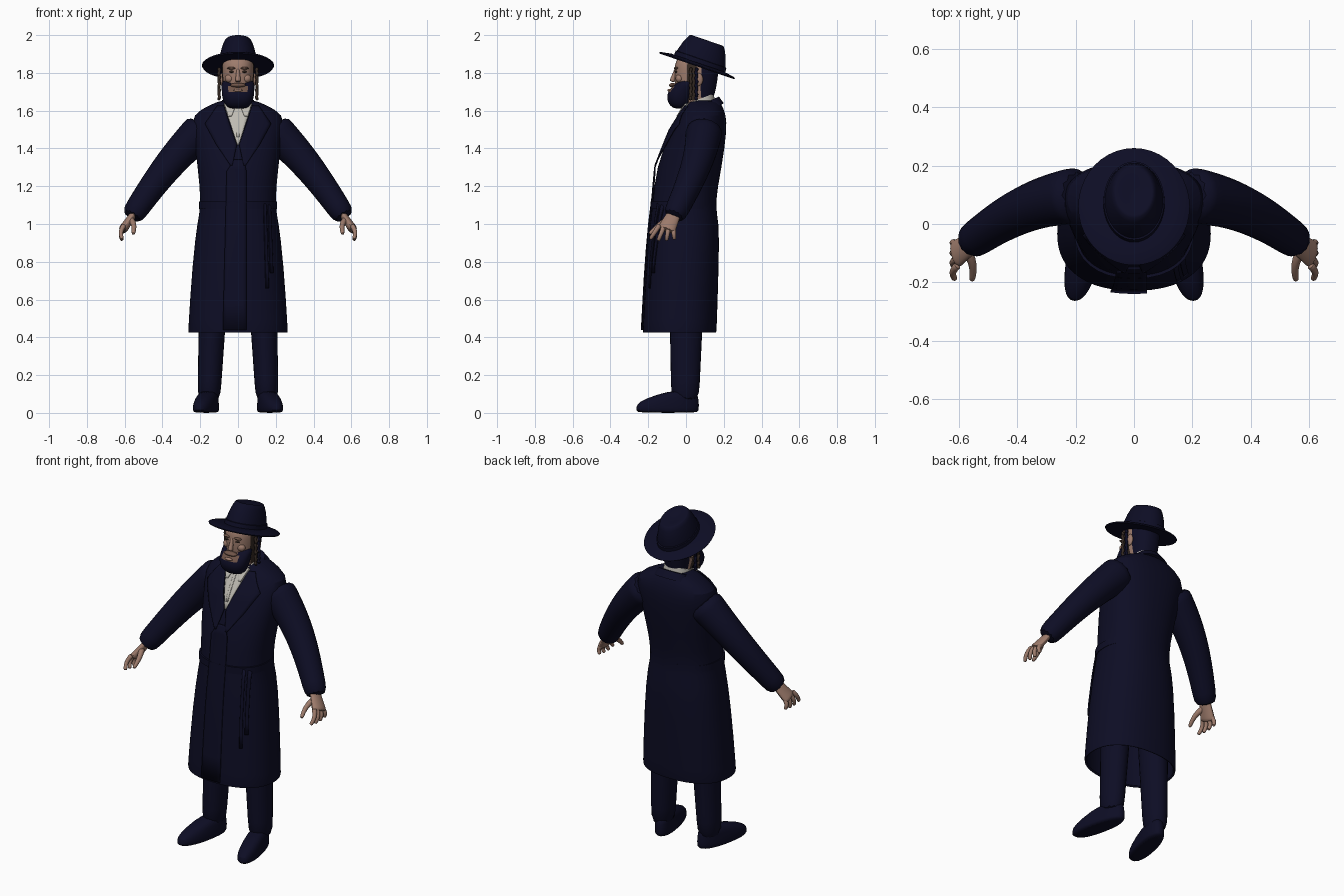
import bpy, bmesh, math
from mathutils import Vector, Matrix

cube = bpy.data.objects.get("Cube")
if cube:
    bpy.data.objects.remove(cube, do_unlink=True)


def material(name, red, green, blue):
    mat = bpy.data.materials.new(name)
    mat.use_nodes = True
    mat.diffuse_color = (red, green, blue, 1)
    shader = mat.node_tree.nodes["Principled BSDF"]
    shader.inputs["Base Color"].default_value = mat.diffuse_color
    shader.inputs["Roughness"].default_value = .9
    return mat


NAVY = material("navy cloth", .004, .004, .018)
SKIN = material("skin", .34, .2, .15)
SHIRT = material("off white shirt", .52, .5, .45)
BROWN = material("brown hair", .035, .022, .016)
LIPS = material("moustache and lips", .16, .09, .065)


def finish(name, bm, mats, subdiv=0, rule=None):
    """Turn a bmesh into a smooth shaded object."""
    bmesh.ops.recalc_face_normals(bm, faces=bm.faces)
    for face in bm.faces:
        face.material_index = rule(face.calc_center_median()) if rule else 0
    mesh = bpy.data.meshes.new(name)
    bm.to_mesh(mesh)
    bm.free()
    for mat in mats:
        mesh.materials.append(mat)
    ob = bpy.data.objects.new(name, mesh)
    bpy.context.collection.objects.link(ob)
    bpy.ops.object.select_all(action='DESELECT')
    ob.select_set(True)
    bpy.context.view_layer.objects.active = ob
    bpy.ops.object.shade_smooth_by_angle(angle=math.radians(45))
    if subdiv:
        smooth = ob.modifiers.new("Smooth", 'SUBSURF')
        smooth.levels = smooth.render_levels = subdiv
    return ob


def loft(name, rings, mats, subdiv=2, rule=None):
    """Skin a list of closed rings and cap both ends."""
    bm = bmesh.new()
    loops = [[bm.verts.new(point) for point in ring] for ring in rings]
    for low, high in zip(loops, loops[1:]):
        for i in range(len(low)):
            bm.faces.new((low[i - 1], low[i], high[i], high[i - 1]))
    bm.faces.new(loops[0])
    bm.faces.new(loops[-1])
    return finish(name, bm, mats, subdiv, rule)


def slice_ring(z, front, back, half, centre=0, power=2.3, slope=0, shear=0, sides=32):
    """Horizontal rounded slice between front and back y."""
    middle, depth = (front + back) / 2, (back - front) / 2
    ring = []
    for i in range(sides):
        c, s = math.cos(math.tau * i / sides), math.sin(math.tau * i / sides)
        x = half * math.copysign(abs(c) ** (2 / power), c)
        y = middle + depth * math.copysign(abs(s) ** (2 / power), s)
        ring.append(Vector((centre + x + shear * y, y, z + slope * (y - middle))))
    return ring


def tube(name, points, radii, mat, flat=1, sides=12):
    """Round or flattened tube through the points."""
    rings = []
    for i, (point, radius) in enumerate(zip(points, radii)):
        along = points[min(i + 1, len(points) - 1)] - points[max(i - 1, 0)]
        across = along.cross(Vector((0, 1, 0))).normalized()
        other = across.cross(along).normalized()
        angles = [math.tau * k / sides for k in range(sides)]
        rings.append([point + other * radius * math.cos(a) + across * radius * flat * math.sin(a)
                      for a in angles])
    return loft(name, rings, [mat], 1)


def limb(name, side, start, end, radii, mat, bend=(0, 0, 0), flat=1, steps=6):
    """Tapered, bowed tube on one side of the body."""
    mirror = Matrix.Diagonal((side, 1, 1))
    fractions = [i / steps for i in range(steps + 1)]
    points = [mirror @ (Vector(start).lerp(Vector(end), t) + Vector(bend) * math.sin(math.pi * t))
              for t in fractions]
    widths = [radii[0] + (radii[1] - radii[0]) * t for t in fractions]
    return tube(name, points, widths, mat, flat)


def blob(name, centre, size, mat):
    bm = bmesh.new()
    bmesh.ops.create_uvsphere(bm, u_segments=16, v_segments=10, radius=1,
                              matrix=Matrix.Translation(centre) @ Matrix.Diagonal((*size, 1)))
    return finish(name, bm, [mat])


# Coat body: height, front, back, half width
COAT = [(.42, -.23, .162, .265), (.44, -.23, .163, .265), (.8, -.21, .175, .242),
        (1.02, -.19, .177, .215), (1.1, -.178, .15, .195), (1.3, -.16, .19, .213),
        (1.5, -.08, .218, .242), (1.58, -.03, .212, .245), (1.63, 0, .19, .15), (1.66, .02, .17, .08)]


def coat_front(x, z):
    """Front y of the coat at x, z."""
    for low, high in zip(COAT, COAT[1:]):
        if z <= high[0]:
            break
    t = (z - low[0]) / (high[0] - low[0])
    front, back, half = (a + t * (b - a) for a, b in zip(low[1:], high[1:]))
    bulge = max(0, 1 - abs(x / half) ** 2.3) ** (1 / 2.3)
    return (front + back) / 2 - (back - front) / 2 * bulge


def patch(name, rows, lift, mat, side=1, cols=6, steps=6):
    """Thin cloth panel on the coat front; each row is height, inner x, outer x."""
    spans = []
    for top, bottom in zip(rows, rows[1:]):
        spans += [[a + (b - a) * k / steps for a, b in zip(top, bottom)] for k in range(steps)]
    spans.append(rows[-1])
    bm = bmesh.new()
    grid = []
    for z, inner, outer in spans:
        xs = [side * (inner + (outer - inner) * i / cols) for i in range(cols + 1)]
        grid.append([bm.verts.new((x, coat_front(x, z) - lift, z)) for x in xs])
    for upper, lower in zip(grid, grid[1:]):
        for i in range(cols):
            bm.faces.new((upper[i], upper[i + 1], lower[i + 1], lower[i]))
    ob = finish(name, bm, [mat])
    cloth = ob.modifiers.new("Thickness", 'SOLIDIFY')
    cloth.thickness, cloth.offset = .006, 0
    return ob


# Coat with a hollow hem, overlapping front and belt
lining = [slice_ring(z, -.215, .148, .25) for z in (.8, .45, .43)]
loft("coat", lining + [slice_ring(*row) for row in COAT], [NAVY], 1)
patch("coat_front_flap", [(1.34, -.02, .03), (1.28, -.06, .045), (.44, -.08, .045)], .006, NAVY)
loft("belt", [slice_ring(z, -.187, .16, .206) for z in (1.08, 1.12)], [NAVY], 0)
for name, x, bottom in (("inner", .135, .66), ("outer", .158, .74)):
    patch(name + "_belt_tail", [(1.11, x, x + .014), (bottom, x + .012, x + .028)], .008, NAVY)

# Shirt and collars
patch("shirt_front", [(1.635, -.075, .075), (1.42, -.004, .004)], .005, SHIRT)
patch("shirt_placket", [(1.63, -.009, .009), (1.46, -.007, .007)], .008, SHIRT)
loft("shirt_collar", [slice_ring(1.61, -.012, .155, .082, slope=.3),
                      slice_ring(1.66, -.015, .147, .074, slope=.38)], [SHIRT], 0)
loft("coat_collar", [slice_ring(1.6, .01, .2, .12, slope=.4),
                     slice_ring(1.64, .02, .175, .09, slope=.45)], [NAVY], 0)

for label, side in (("left", 1), ("right", -1)):
    # Lapel and shirt collar point
    lapel = [(1.625, .074, .11), (1.53, .044, .175), (1.42, .006, .115), (1.31, .03, .04)]
    patch(label + "_lapel", lapel, .009, NAVY, side)
    patch(label + "_collar_point", [(1.635, .008, .073), (1.57, .034, .05)], .012, SHIRT, side)

    # Sleeve, palm, fingers and thumb
    limb(label + "_sleeve", side, (.18, .1, 1.51), (.57, -.07, 1.03), (.104, .062), NAVY,
         bend=(0, .035, .03), steps=10)
    limb(label + "_palm", side, (.545, -.058, 1.065), (.613, -.106, .965), (.036, .052), SKIN, flat=.5)
    for i, finger in enumerate(("index", "middle", "ring", "little")):
        knuckle = (.602, -.14 + .024 * i, .995 - .006 * i)
        tip = (.612, -.19 + .043 * i, .908 + .007 * abs(i - 1.5))
        limb(f"{label}_{finger}_finger", side, knuckle, tip, (.014, .01), SKIN, bend=(.013, 0, 0))
    limb(label + "_thumb", side, (.575, -.085, 1.03), (.555, -.195, .945), (.019, .01), SKIN,
         bend=(-.013, 0, .008))

    # Trouser leg and shoe
    limb(label + "_trouser_leg", side, (.125, .005, .75), (.155, -.005, .05), (.1, .076), NAVY, flat=.82)
    shoe = [(0, -.25, .06, .052), (.01, -.265, .067, .058), (.045, -.265, .07, .058),
            (.075, -.22, .065, .052), (.12, -.08, .06, .045)]
    loft(label + "_shoe", [slice_ring(*row, centre=side * .15, shear=-side * .2) for row in shoe], [NAVY], 1)

    # Ear, eye, brow and cheek
    blob(label + "_ear", (side * .086, .068, 1.765), (.012, .022, .034), SKIN)
    blob(label + "_eye", (side * .033, -.052, 1.806), (.014, .008, .006), BROWN)
    blob(label + "_brow", (side * .034, -.052, 1.825), (.024, .012, .007), LIPS)
    blob(label + "_cheek", (side * .045, -.035, 1.77), (.025, .02, .022), SKIN)

    # Curled sidelocks
    for name, y, mat in (("front", .025, BROWN), ("rear", .055, NAVY)):
        curl = [Vector((side * (.1 + .003 * math.cos(2 * i)), y + .004 * math.sin(2 * i), 1.83 - .011 * i))
                for i in range(17)]
        tube(f"{label}_{name}_sidelock", curl, [.011 if i % 2 else .006 for i in range(17)], mat)


def head_rule(centre):
    """Hair behind, sideburns before the ear, skin elsewhere."""
    if centre.z < 1.68:
        return 0
    if centre.y > .075:
        return 1
    return 2 if .012 < centre.y < .05 else 0


# Head and nose
head = [(1.58, .02, .14, .06), (1.66, -.01, .14, .066), (1.71, -.062, .16, .08),
        (1.8, -.06, .172, .086), (1.84, -.062, .172, .086), (1.9, -.04, .15, .078)]
loft("head", [slice_ring(*row) for row in head], [SKIN, NAVY, BROWN], 1, head_rule)
limb("nose", 1, (0, -.052, 1.825), (0, -.074, 1.752), (.007, .016), SKIN)

# Full beard, moustache and mouth
beard = [(1.61, -.06, 0, .04), (1.625, -.085, .015, .066), (1.66, -.103, .03, .082),
         (1.7, -.098, .045, .087), (1.73, -.068, .048, .087), (1.77, -.03, .05, .088)]
loft("beard", [slice_ring(*row) for row in beard], [NAVY, LIPS], 1,
     lambda centre: int(abs(centre.x) < .045 and centre.z > 1.69 and centre.y < -.03))
blob("moustache", (0, -.07, 1.735), (.042, .02, .012), LIPS)
blob("lower_lip", (0, -.088, 1.708), (.024, .01, .008), SKIN)

# Wide brimmed hat, tilted backwards; each step is height and scale
tilt = Matrix.Translation((0, .06, 1.842)) @ Matrix.Rotation(math.radians(-19), 4, 'X')


def hat_part(name, front, back, half, steps):
    rings = [slice_ring(z, front * k, back * k, half * k, power=2, sides=40) for z, k in steps]
    loft(name, rings, [NAVY], 0).data.transform(tilt)


hat_part("hat_brim", -.212, .212, .191, [(-.006, .6), (-.008, .98), (-.002, 1), (.002, .97), (.012, .7)])
hat_part("hat_crown", -.13, .148, .102, [(0, 1), (.04, .97), (.09, .86), (.12, .76), (.137, .68),
                                         (.14, .6), (.125, .25)])
hat_part("hat_band", -.13, .148, .102, [(.008, 1.03), (.034, 1.02), (.036, .97)])
